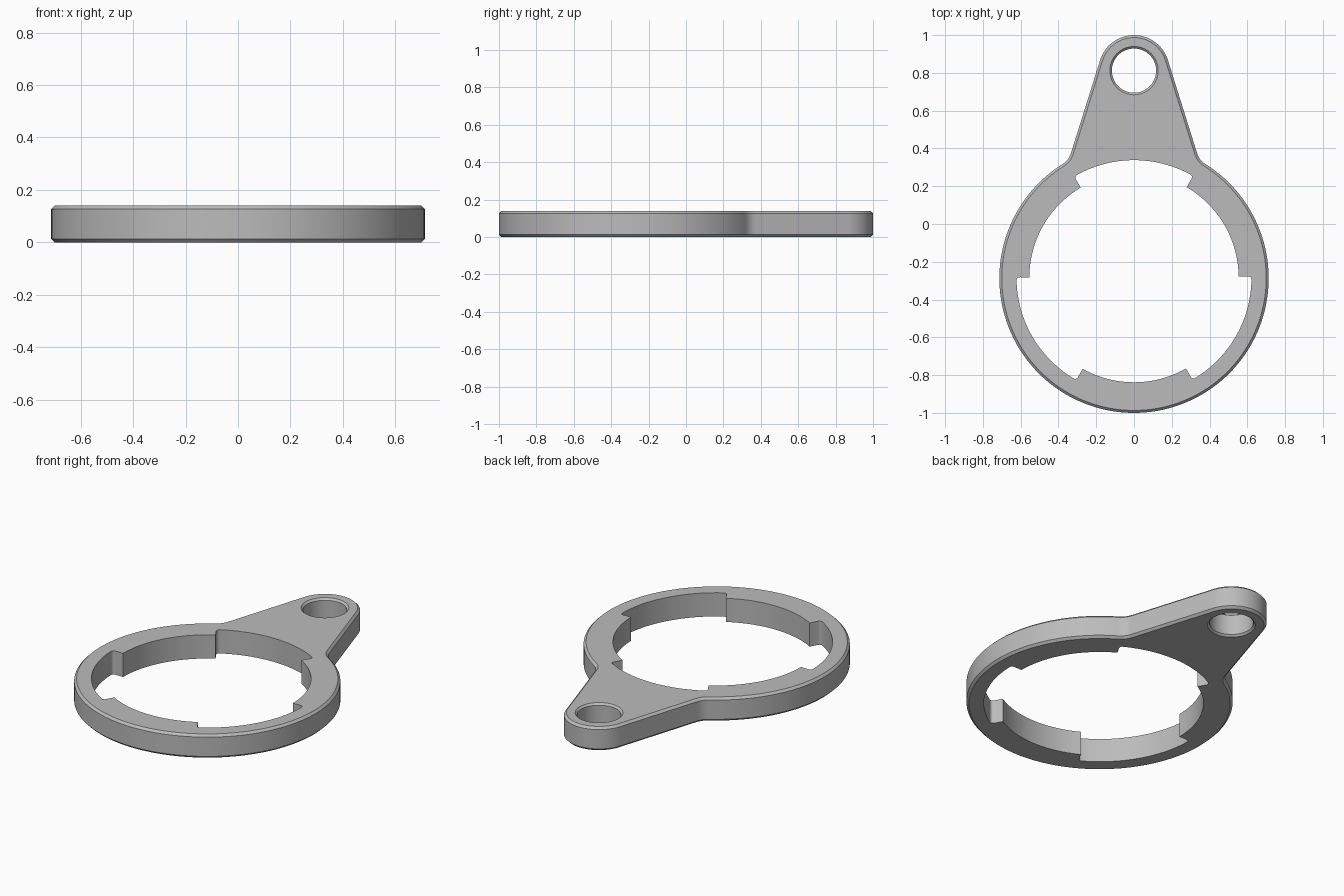
import bpy
import bmesh
from math import sin, cos, radians, atan2
from mathutils import Vector

cube = bpy.data.objects.get("Cube")
if cube:
    bpy.data.objects.remove(cube)

HEIGHT = 0.14
CHAMFER = 0.013
RING_C = Vector((0, -0.287))
BORE_C = Vector((0, -0.284))
TAB_C = Vector((0, 0.812))
RING_R, TAB_R, HOLE_R = 0.713, 0.188, 0.117
SLOT_R, TOOTH_R = 0.622, 0.554


def polar(c, r, deg):
    return c + Vector((cos(radians(deg)), sin(radians(deg)))) * r


def arc(c, r, a, b, n):
    return [polar(c, r, a + (b - a) * i / n) for i in range(n + 1)]


def blend(a, corner, b, n=6):
    """Rounded corner, without its end points."""
    ts = [i / n for i in range(1, n)]
    return [a * (1 - t) ** 2 + corner * 2 * t * (1 - t) + b * t * t for t in ts]


def outer_profile():
    """Ring and tapered tab, counter-clockwise."""
    lean = 17.4
    tangent = polar(TAB_C, TAB_R, lean)
    slope = Vector((sin(radians(lean)), -cos(radians(lean))))
    # Where the straight side of the tab meets the ring
    off = tangent - RING_C
    d = off.dot(slope)
    corner = tangent + slope * (-d - (d * d - off.length_squared + RING_R ** 2) ** 0.5)
    end = corner - slope * 0.04
    a = atan2(corner.y - RING_C.y, corner.x) * 180 / 3.14159 - 3.2
    start = polar(RING_C, RING_R, a)
    fillet = blend(start, corner, end)
    pts = arc(RING_C, RING_R, -180 - a, a, 120) + fillet
    pts += [end] + arc(TAB_C, TAB_R, lean, 180 - lean, 40)
    mirror = lambda p: Vector((-p.x, p.y))
    return pts + [mirror(end)] + [mirror(p) for p in reversed(fillet)]


def bore_profile():
    """Three wide slots alternating with three teeth, counter-clockwise."""
    pts = []
    inset = 1.8
    for k in range(3):
        a = 120 * k
        pts += arc(BORE_C, TOOTH_R, a + 0.6, a + 59.8, 24)
        lo, hi = a + 59.8, a + 120.6
        fil_r = SLOT_R - 0.018
        p, q = polar(BORE_C, fil_r, lo), polar(BORE_C, SLOT_R, lo + inset)
        pts += [p] + blend(p, polar(BORE_C, SLOT_R, lo), q, 4)
        pts += arc(BORE_C, SLOT_R, lo + inset, hi - inset, 24)
        p, q = polar(BORE_C, SLOT_R, hi - inset), polar(BORE_C, fil_r, hi)
        pts += blend(p, polar(BORE_C, SLOT_R, hi), q, 4) + [q]
    return pts


def offset(pts, dist):
    """Move a counter-clockwise outline inward by dist."""
    out = []
    for i, p in enumerate(pts):
        t = (pts[(i + 1) % len(pts)] - pts[i - 1]).normalized()
        out.append(p + Vector((-t.y, t.x)) * dist)
    return out


def wall(bm, pts, chamfer):
    """Vertical wall with optional chamfers; returns bottom and top edges."""
    if chamfer:
        inner = offset(pts, chamfer)
        c = abs(chamfer)
        levels = [(inner, 0), (pts, c), (pts, HEIGHT - c), (inner, HEIGHT)]
    else:
        levels = [(pts, 0), (pts, HEIGHT)]
    loops = [[bm.verts.new((p.x, p.y, z)) for p in ps] for ps, z in levels]
    n = len(pts)
    for lo, hi in zip(loops, loops[1:]):
        for i in range(n):
            j = (i + 1) % n
            bm.faces.new((lo[i], lo[j], hi[j], hi[i]))
    return [[bm.edges.get((l[i], l[(i + 1) % n])) for i in range(n)]
            for l in (loops[0], loops[-1])]


# Ring with tab: outer wall, toothed bore and eyelet, closed by flat caps
bm = bmesh.new()
bottom, top = [], []
for pts, chamfer in ((outer_profile(), CHAMFER),
                     (bore_profile(), 0),
                     (arc(TAB_C, HOLE_R, 0, 355, 71), -0.011)):
    clean = [p for i, p in enumerate(pts) if (p - pts[i - 1]).length > 1e-5]
    b, t = wall(bm, clean, chamfer)
    bottom += b
    top += t
for edges, z in ((bottom, -1), (top, 1)):
    bmesh.ops.triangle_fill(bm, edges=edges, use_beauty=True, normal=(0, 0, z))
bmesh.ops.recalc_face_normals(bm, faces=bm.faces)
mesh = bpy.data.meshes.new("ring_with_tab")
bm.to_mesh(mesh)
bm.free()
ring = bpy.data.objects.new("ring_with_tab", mesh)
bpy.context.collection.objects.link(ring)

# Plain grey material
grey = bpy.data.materials.new("grey")
grey.use_nodes = True
colour = (0.5, 0.5, 0.5, 1)
grey.diffuse_color = colour
grey.node_tree.nodes["Principled BSDF"].inputs["Base Color"].default_value = colour
mesh.materials.append(grey)

bpy.ops.object.select_all(action="DESELECT")
ring.select_set(True)
bpy.context.view_layer.objects.active = ring
bpy.ops.object.shade_smooth_by_angle(angle=radians(30))
